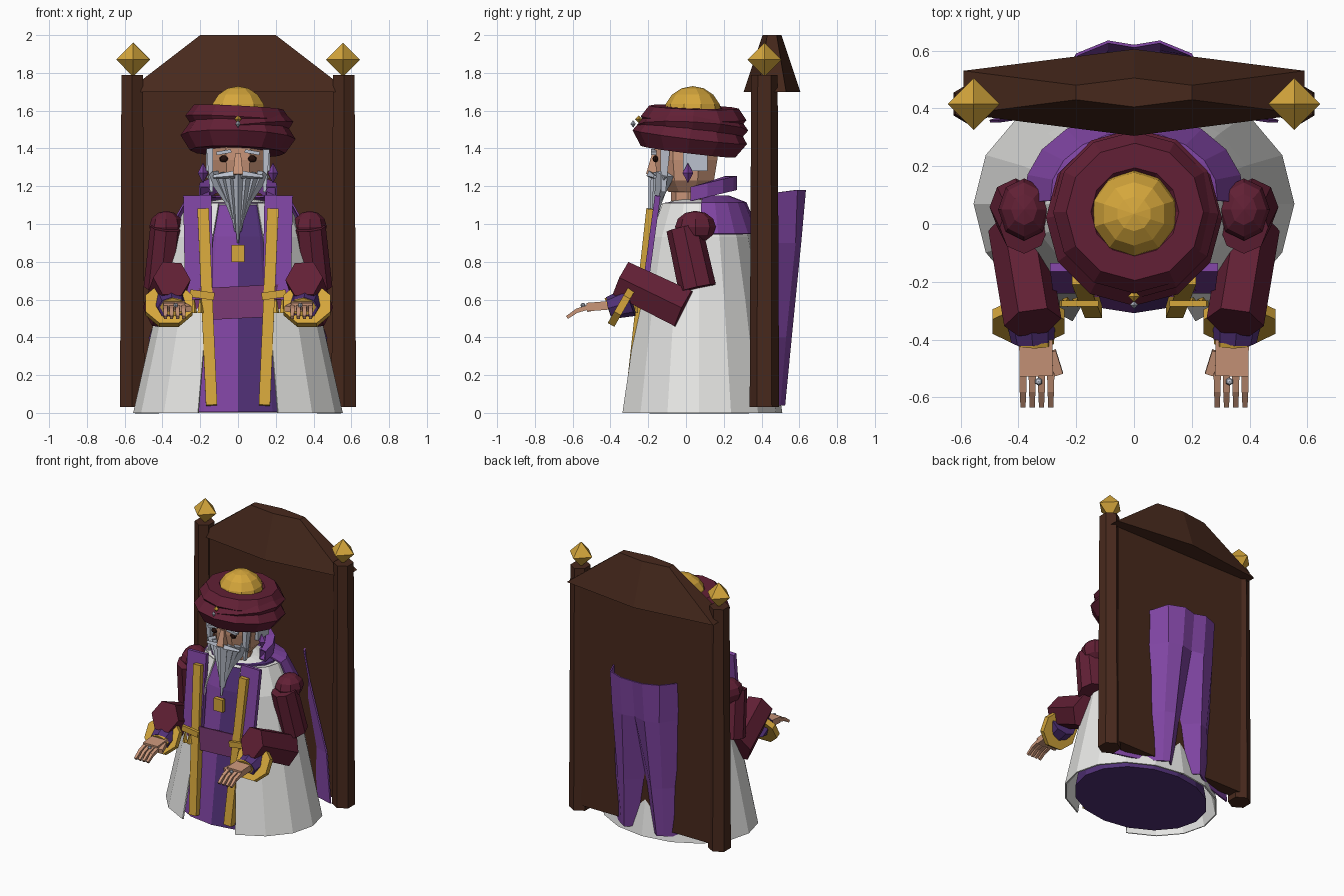
import bpy, bmesh
from math import sin, cos, pi, radians, sqrt
from mathutils import Vector, Matrix

cube = bpy.data.objects.get("Cube")
if cube:
    bpy.data.objects.remove(cube, do_unlink=True)


def colour(name, r, g, b):
    m = bpy.data.materials.new(name)
    m.use_nodes = True
    rgba = [(c / 255) ** 2.2 for c in (r, g, b)] + [1]
    m.diffuse_color = rgba
    m.node_tree.nodes["Principled BSDF"].inputs["Base Color"].default_value = rgba
    return m


WOOD = colour("dark wood", 73, 45, 34)
WINE = colour("burgundy cloth", 98, 37, 56)
GOLD = colour("gold", 212, 165, 62)
PURPLE = colour("purple cloth", 126, 70, 160)
DARK = colour("deep purple cloth", 82, 52, 118)
WHITE = colour("white cloth", 232, 232, 230)
SKIN = colour("skin", 200, 148, 120)
GREY = colour("grey hair", 186, 192, 205)
SASH = colour("plum sash", 122, 60, 116)
BLACK = colour("dark eye", 42, 24, 20)


def finish(name, bm, mat):
    bmesh.ops.recalc_face_normals(bm, faces=bm.faces)
    me = bpy.data.meshes.new(name)
    bm.to_mesh(me)
    bm.free()
    me.materials.append(mat)
    ob = bpy.data.objects.new(name, me)
    bpy.context.collection.objects.link(ob)
    return ob


def loft(name, rings, mat, closed=True, caps=True):
    """Skin a stack of outlines; open outlines become thin cloth."""
    bm = bmesh.new()
    rows = [[bm.verts.new(p) for p in ring] for ring in rings]
    n = len(rows[0])
    for a, b in zip(rows, rows[1:]):
        for i in range(n if closed else n - 1):
            j = (i + 1) % n
            bm.faces.new((a[i], a[j], b[j], b[i]))
    if closed and caps:
        bm.faces.new(rows[0])
        bm.faces.new(rows[-1])
    ob = finish(name, bm, mat)
    if not closed:
        ob.modifiers.new("thickness", 'SOLIDIFY').thickness = .01
    return ob


def ring(z, rx, ry, cx=0, cy=0, n=8, phase=0.0):
    return [(cx + rx * sin(phase + 2 * pi * i / n), cy - ry * cos(phase + 2 * pi * i / n), z)
            for i in range(n)]


def beam(name, p, q, r0, r1, mat, n=6, phase=0.0):
    """Prism from p to q; each radius is a (width, depth) pair."""
    p, q = Vector(p), Vector(q)
    d = (q - p).normalized()
    u = (Vector((1, 0, 0)) - d * d.x).normalized()
    v = d.cross(u)
    return loft(name, [[c + u * r[0] * cos(phase + 2 * pi * i / n) + v * r[1] * sin(phase + 2 * pi * i / n)
                        for i in range(n)] for c, r in ((p, r0), (q, r1))], mat)


def strip(name, p, q, width, depth, mat, taper=1.0):
    w, d = width / sqrt(2), depth / sqrt(2)
    return beam(name, p, q, (w, d), (w * taper, d * taper), mat, 4, pi / 4)


def box(name, centre, size, mat, tilt=0.0):
    bm = bmesh.new()
    bmesh.ops.create_cube(bm, size=1, matrix=Matrix.Translation(centre)
                          @ Matrix.Rotation(radians(tilt), 4, 'Y') @ Matrix.Diagonal((*size, 1)))
    return finish(name, bm, mat)


def ball(name, centre, size, mat, u=8, v=6):
    bm = bmesh.new()
    bmesh.ops.create_uvsphere(bm, u_segments=u, v_segments=v, radius=1,
                              matrix=Matrix.Translation(centre) @ Matrix.Diagonal((*size, 1)))
    return finish(name, bm, mat)


def roll(name, centre, major, minor, height, tilt, mat):
    t = Matrix.Translation(centre) @ Matrix.Rotation(radians(tilt[0]), 4, 'X') \
        @ Matrix.Rotation(radians(tilt[1]), 4, 'Y')
    rings = []
    for k in range(7):
        a = 2 * pi * k / 6
        rr = major + minor * cos(a)
        rings.append([t @ Vector(p) for p in ring(height * sin(a), rr, rr, n=12)])
    return loft(name, rings, mat, caps=False)


# Throne: panel, hipped crest, posts and finials
box("throne_panel", (0, .43, .9), (1.06, .08, 1.66), WOOD)


def crest_ring(z, x, back, front, tip):
    return [(0, .455 - tip, z), (x, front, z), (x, back, z),
            (0, .455 + tip, z), (-x, back, z), (-x, front, z)]


loft("throne_crest", [crest_ring(1.7, .59, .53, .38, .15), crest_ring(2, .2, .48, .43, .05)], WOOD)
for s in (1, -1):
    loft("throne_post", [ring(.03, .075, .078, s * .56, .415, 6), ring(1.79, .066, .07, s * .56, .415, 6)], WOOD)
    ball("throne_finial", (s * .555, .415, 1.87), (.09, .09, .09), GOLD, 4, 2)

# Robe open at the front over a two-toned tunic
PROFILE = [(0, .555, .44), (.6, .42, .345), (.93, .35, .28), (1.11, .27, .21)]
loft("robe", [ring(z, a, b, 0, .07, 16)[1:] for z, a, b in PROFILE], WHITE, closed=False)
tunic = loft("tunic", [ring(z + .005, a * .86, b * .86, 0, .07, 16) for z, a, b in PROFILE], DARK)
tunic.data.materials.append(PURPLE)
for f in tunic.data.polygons:
    f.material_index = int(f.normal.y < -.5 and f.center.x < 0)
loft("shoulder_cover", [ring(1.1, .268, .208, 0, .07, 16), ring(1.13, .1, .1, 0, .05, 16)], WHITE)

# Mantle over the back of the shoulders
ARC = [radians(-5 + 19 * i) for i in range(11)]
loft("mantle", [[(rx * cos(a), .1 + ry * sin(a), z) for a in ARC] for z, rx, ry in
                ((1.15, .14, .13), (1.115, .29, .22), (.95, .38, .29))], PURPLE, closed=False)

# Cape passing behind the panel, folded inward at the lower centre
CAPE = [(1.08, (.27, .38), (.28, .43), (.2, .59), (.09, .635), (0, .62)),
        (.9, (.31, .38), (.29, .43), (.19, .58), (.09, .61), (0, .59)),
        (.4, (.47, .36), (.28, .43), (.18, .53), (.11, .56), (0, .46)),
        (.04, (.5, .36), (.27, .43), (.17, .5), (.13, .525), (0, .41))]
rows = []
for k, (z, *half) in enumerate(CAPE):
    lift = (0, .08, .1, .1, .09) if k == 0 else (0,) * 5
    right = [(x, y, z + h) for (x, y), h in zip(half, lift)]
    rows.append(right + [(-x, y, zz) for x, y, zz in right[-2::-1]])
loft("cape", rows, PURPLE, closed=False)

# Collar: tilted half ring behind the neck
collar = []
for r, dz in ((.21, 0), (.21, .075), (.15, .075), (.15, 0), (.21, 0)):
    collar.append([(r * cos(a), .06 + r * sin(a), 1.13 + dz + .05 * sin(a))
                   for a in [radians(-10 + 25 * i) for i in range(9)]])
loft("collar", collar, PURPLE, closed=False)

# Sash, pendant, lapels and gold trim
loft("sash", [[(x, y, z + .05 * x) for x, y in ((-.27, -.2), (-.17, -.252), (.17, -.252), (.27, -.2))]
              for z in (.5, .67)], SASH, closed=False)
box("pendant", (0, -.215, .845), (.07, .03, .09), GOLD)
for s in (1, -1):
    strip("lapel", (s * .215, -.15, 1.15), (s * .205, -.225, .6), .15, .03, PURPLE)
    strip("gold_trim", (s * .185, -.185, 1.08), (s * .14, -.3, .04), .06, .05, GOLD)
    box("gold_clasp", (s * .19, -.275, .625), (.13, .02, .04), GOLD, s * -8)
    for x in (.2, .235):
        beam("tassel", (s * x, -.27, .6), (s * x, -.27, .53), (.006, .006), (.018, .018), GOLD, 5)

# Head and face
beam("neck", (0, .01, 1.08), (0, .01, 1.24), (.09, .09), (.09, .09), SKIN, 8)
loft("head", [ring(z, a, b, 0, 0, 8, pi / 8) for z, a, b in
              ((1.17, .1, .1), (1.23, .15, .16), (1.34, .165, .18), (1.46, .165, .18))], SKIN)
strip("nose", (0, -.165, 1.37), (0, -.185, 1.26), .03, .03, SKIN, 1.8)
for s in (1, -1):
    ball("eye", (s * .075, -.162, 1.345), (.025, .015, .018), BLACK)
    box("eyebrow", (s * .075, -.17, 1.38), (.08, .03, .018), GREY, s * 10)
    box("side_hair", (s * .145, .05, 1.34), (.05, .13, .12), GREY)
    strip("sideburn", (s * .15, -.11, 1.4), (s * .14, -.12, 1.17), .035, .05, GREY, .5)
    strip("moustache", (s * .02, -.19, 1.262), (s * .13, -.165, 1.25), .03, .03, GREY, .5)
    ball("earring", (s * .185, .01, 1.27), (.028, .028, .055), PURPLE, 4, 2)

# Beard: strands meeting in a point
for i in range(-3, 4):
    x = i * .045
    beam("beard_strand", (x, -.15 + abs(x) * .3, 1.265), (x * .3, -.19 + abs(x) * .2, .9 + abs(i) * .06),
         (.036, .05), (.005, .01), GREY, 4)

# Turban with dome and brooch
roll("turban_lower", (0, .02, 1.46), .2, .105, .09, (-7, 2), WINE)
roll("turban_middle", (0, .035, 1.51), .2, .095, .07, (-3, -6), WINE)
roll("turban_upper", (0, .04, 1.56), .195, .085, .068, (-2, 3), WINE)
ball("turban_dome", (0, .035, 1.575), (.155, .155, .155), GOLD, 10, 8)
ball("brooch", (0, -.25, 1.555), (.02, .02, .02), GOLD, 4, 2)
ball("brooch_gem", (0, -.28, 1.53), (.014, .014, .02), GREY, 4, 2)

# Arms, cuffs and hands
for s in (1, -1):
    ball("shoulder", (s * .38, .05, .985), (.09, .108, .085), WINE, 8, 6)
    beam("upper_arm", (s * .38, -.01, .98), (s * .41, .06, .66), (.085, .095), (.09, .1), WINE, 8)
    beam("forearm", (s * .405, -.01, .55), (s * .35, -.34, .71), (.1, .12), (.1, .11), WINE, 6)
    beam("sleeve_rim", (s * .365, -.32, .56), (s * .365, -.355, .58), (.135, .13), (.135, .13), GOLD, 8, pi / 8)
    beam("inner_cuff", (s * .36, -.29, .59), (s * .35, -.405, .555), (.09, .08), (.075, .06), DARK, 8)
    beam("bracelet", (s * .345, -.4, .565), (s * .345, -.415, .56), (.068, .05), (.068, .05), GOLD, 8)
    strip("palm", (s * .34, -.4, .57), (s * .338, -.525, .56), .115, .045, SKIN)
    strip("thumb", (s * .285, -.44, .565), (s * .26, -.52, .55), .03, .03, SKIN)
    for k in range(4):
        x = s * (.288 + k * .032)
        strip("finger", (x, -.515, .56), (x, -.58, .54), .025, .025, SKIN, .9)
        strip("fingertip", (x, -.575, .543), (x, -.63, .505), .022, .022, SKIN, .8)
    ball("ring_gem", (s * .33, -.545, .57), (.014, .014, .012), GREY, 6, 4)
